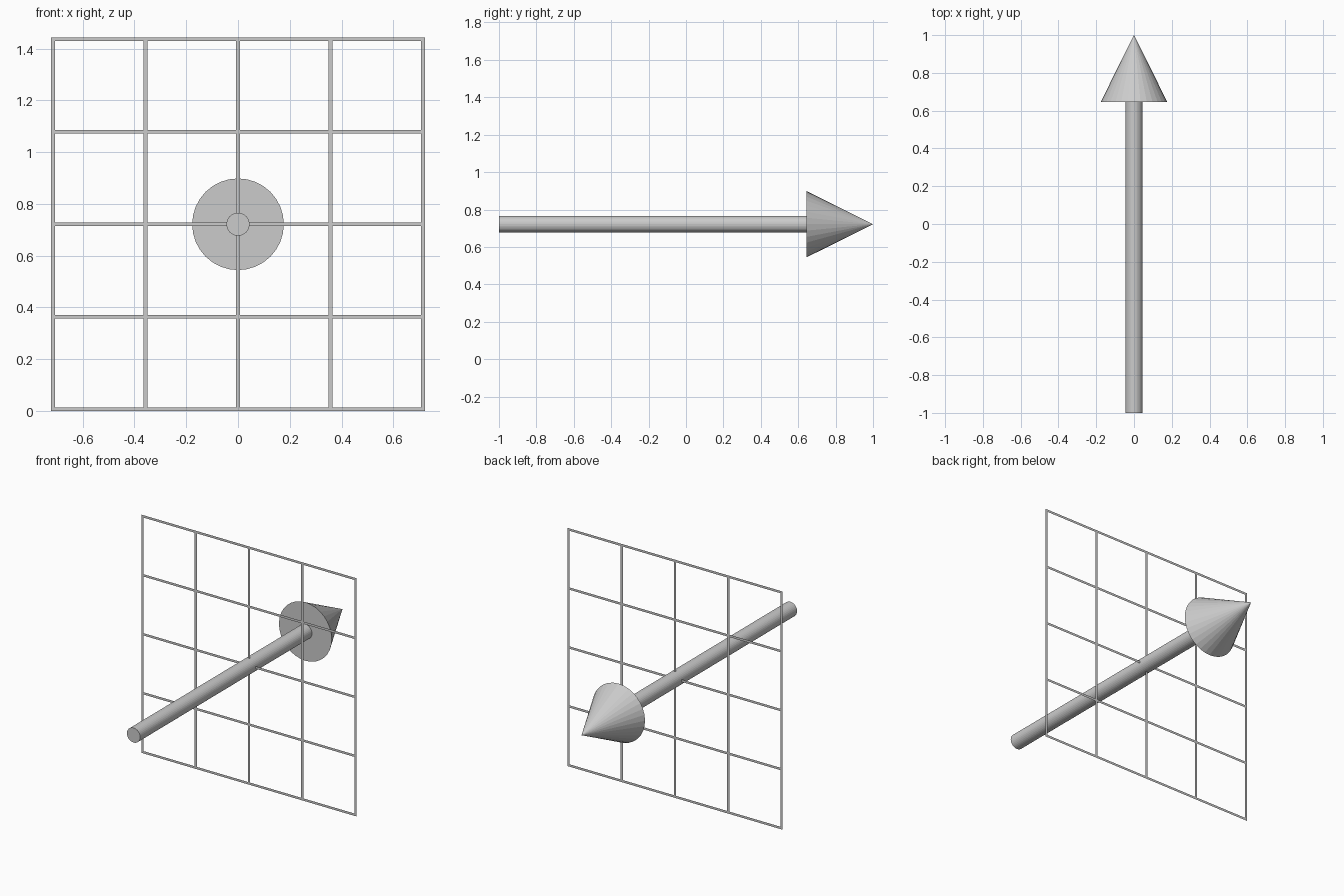
import bpy, bmesh, math
from mathutils import Matrix

if "Cube" in bpy.data.objects:
    bpy.data.objects.remove(bpy.data.objects["Cube"])

CZ = 0.7215          # height of the arrow axis and panel centre

grey = bpy.data.materials.new("light_grey")
grey.diffuse_color = (0.6, 0.6, 0.6, 1)
grey.use_nodes = True
grey.node_tree.nodes["Principled BSDF"].inputs["Base Color"].default_value = grey.diffuse_color


def finish(bm, name):
    me = bpy.data.meshes.new(name)
    bm.to_mesh(me)
    bm.free()
    me.materials.append(grey)
    ob = bpy.data.objects.new(name, me)
    bpy.context.collection.objects.link(ob)
    return ob


def along_y(name, r_back, r_front, y0, y1, sides=32):
    """Capped cylinder or cone running from y0 (back) to y1 (front) on the axis."""
    bm = bmesh.new()
    place = Matrix.Translation((0, (y0 + y1) / 2, CZ)) @ Matrix.Rotation(-math.pi / 2, 4, 'X')
    bmesh.ops.create_cone(bm, cap_ends=True, segments=sides, radius1=r_back,
                          radius2=r_front, depth=y1 - y0, matrix=place)
    return finish(bm, name)


# Arrow: straight shaft and pointed head
along_y("arrow_shaft", 0.0445, 0.0445, -1.0, 0.645)
along_y("arrow_head", 0.177, 0.0, 0.645, 1.0)

# Flat lattice panel: five bars each way, no thickness
PITCH, HALF, PANEL_Y = 0.3572, 0.0072, 0.105
cuts = [k * PITCH + s * HALF for k in range(-2, 3) for s in (-1, 1)]
bm = bmesh.new()
grid = [[bm.verts.new((x, PANEL_Y, CZ + z)) for z in cuts] for x in cuts]
for i in range(len(cuts) - 1):
    for j in range(len(cuts) - 1):
        if i % 2 == 0 or j % 2 == 0:      # even strips are bars, odd ones are gaps
            bm.faces.new((grid[i][j], grid[i + 1][j], grid[i + 1][j + 1], grid[i][j + 1]))
finish(bm, "lattice_panel")
